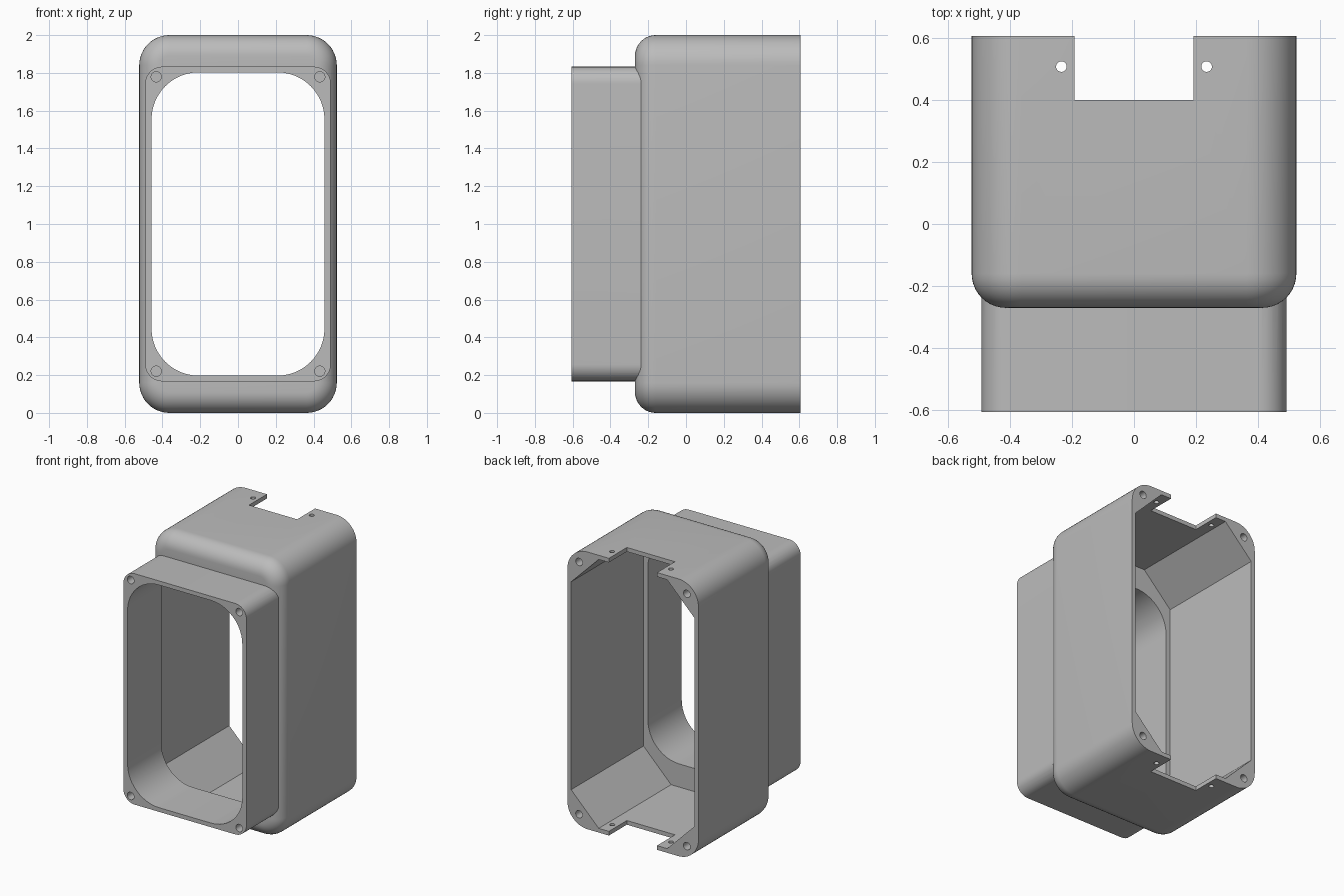
import bpy, bmesh, math

cube = bpy.data.objects.get("Cube")
if cube:
    bpy.data.objects.remove(cube, do_unlink=True)

grey = bpy.data.materials.new("mid grey")
grey.use_nodes = True
colour = (0.5, 0.5, 0.5, 1)
grey.diffuse_color = colour
grey.node_tree.nodes["Principled BSDF"].inputs["Base Color"].default_value = colour


def rounded(hx, hz, r, n=12):
    """Rounded rectangle in x, z about the middle of the model; n=1 gives chamfers."""
    points = []
    for k, (sx, sz) in enumerate([(1, 1), (-1, 1), (-1, -1), (1, -1)]):
        for i in range(n + 1):
            a = math.pi / 2 * (k + i / n)
            points.append((sx * (hx - r) + r * math.cos(a),
                           1 + sz * (hz - r) + r * math.sin(a)))
    return points


def loft(name, sections):
    """Closed solid through (y, outline) sections, front to back."""
    bm = bmesh.new()
    rings = [[bm.verts.new((x, y, z)) for x, z in outline] for y, outline in sections]
    for a, b in zip(rings, rings[1:]):
        for i in range(len(a)):
            j = (i + 1) % len(a)
            bm.faces.new((a[i], a[j], b[j], b[i]))
    bm.faces.new(rings[0])
    bm.faces.new(rings[-1])
    bmesh.ops.recalc_face_normals(bm, faces=bm.faces)
    mesh = bpy.data.meshes.new(name)
    bm.to_mesh(mesh)
    bm.free()
    mesh.materials.append(grey)
    obj = bpy.data.objects.new(name, mesh)
    bpy.context.collection.objects.link(obj)
    return obj


def combine(target, other, operation):
    other.hide_render = True
    mod = target.modifiers.new(operation, "BOOLEAN")
    mod.operation = operation
    mod.solver = "EXACT"
    mod.object = other
    bpy.context.view_layer.objects.active = target
    bpy.ops.object.modifier_apply(modifier=mod.name)
    bpy.data.objects.remove(other, do_unlink=True)


def drill(target, location, radius, depth, axis):
    rotation = (math.pi / 2, 0, 0) if axis == "y" else (0, 0, 0)
    bpy.ops.mesh.primitive_cylinder_add(vertices=24, radius=radius, depth=depth,
                                        location=location, rotation=rotation)
    combine(target, bpy.context.object, "DIFFERENCE")


HX, FRONT, MID, BACK = 0.523, -0.605, -0.27, 0.605
CORNER, FILLET = 0.16, 0.11

# Main shell with a rounded front edge
sections = []
for i in range(11):
    a = math.pi / 2 * i / 10
    inset = FILLET * (1 - math.sin(a))
    sections.append((MID + FILLET * (1 - math.cos(a)),
                     rounded(HX - inset, 1 - inset, CORNER - inset)))
sections.append((BACK, rounded(HX, 1, CORNER)))
housing = loft("housing", sections)

# Front neck
neck_outline = rounded(0.491, 0.833, 0.09)
combine(housing, loft("neck", [(FRONT, neck_outline), (-0.1, neck_outline)]), "UNION")

# Rear cavity with chamfered corners, and the window through the neck
cavity = []
for sx, sz in [(1, 1), (-1, 1), (-1, -1), (1, -1)]:
    pair = [(sx * 0.493, 1 + sz * 0.75), (sx * 0.273, 1 + sz * 0.97)]
    cavity += pair if sx == sz else pair[::-1]
combine(housing, loft("cavity", [(-0.22, cavity), (0.8, cavity)]), "DIFFERENCE")
window = rounded(0.458, 0.803, 0.25)
combine(housing, loft("window", [(-0.8, window), (0.1, window)]), "DIFFERENCE")

# Notch through the top and bottom walls at the back
bpy.ops.mesh.primitive_cube_add(size=1, location=(0, 0.6, 1))
notch = bpy.context.object
notch.scale = (0.384, 0.4, 3)
combine(housing, notch, "DIFFERENCE")

# Screw holes in the front and back corners, pin holes beside the notch
for sx in (-1, 1):
    for sz in (-1, 1):
        drill(housing, (sx * 0.433, FRONT, 1 + sz * 0.779), 0.027, 0.4, "y")
        drill(housing, (sx * 0.43, BACK, 1 + sz * 0.91), 0.027, 0.4, "y")
    drill(housing, (sx * 0.234, 0.507, 1), 0.017, 3, "z")

bpy.ops.object.select_all(action="DESELECT")
housing.select_set(True)
bpy.context.view_layer.objects.active = housing
bpy.ops.object.shade_smooth_by_angle(angle=math.radians(30))
